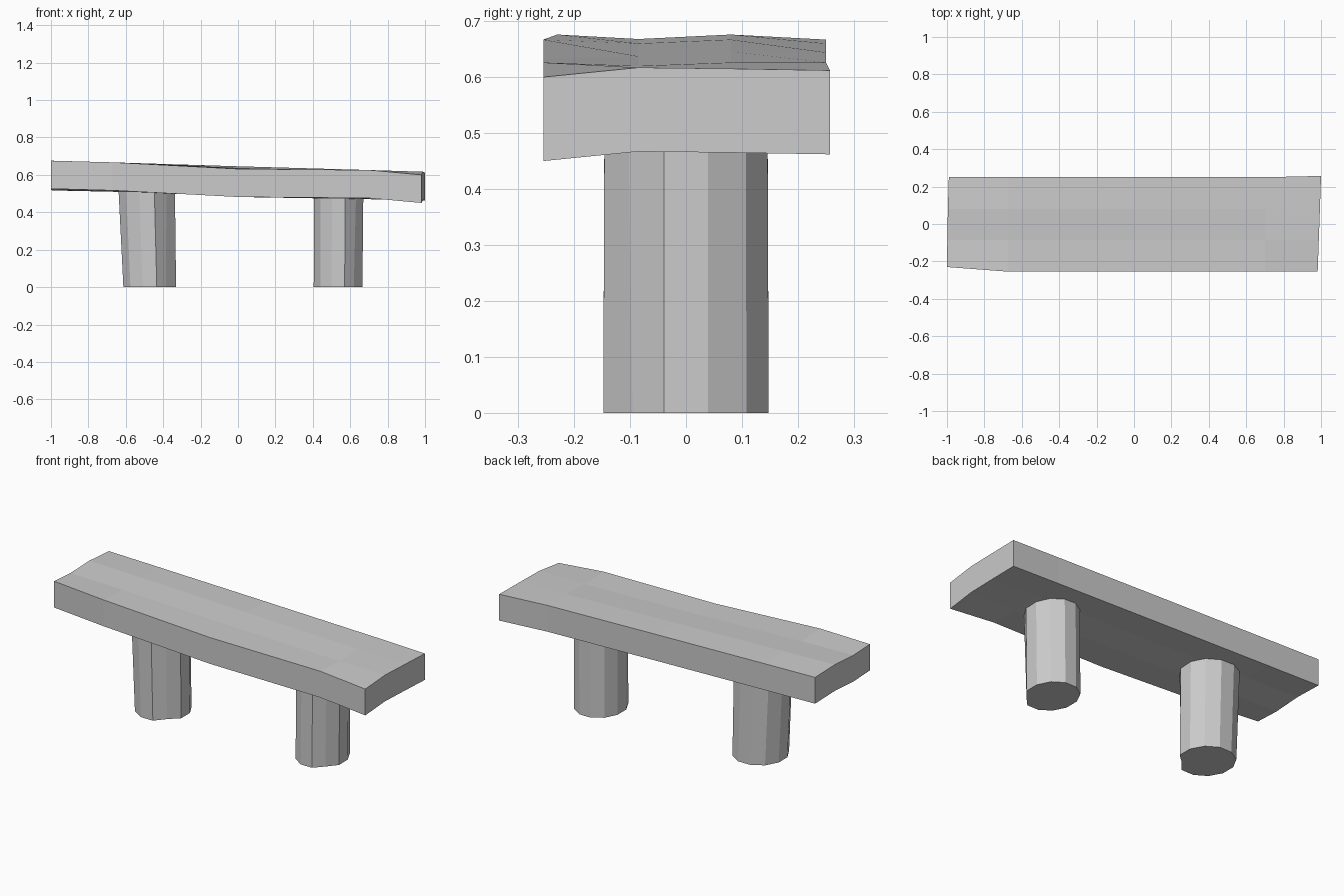
import bpy, bmesh, math
from mathutils import Vector

if "Cube" in bpy.data.objects:
    bpy.data.objects.remove(bpy.data.objects["Cube"])


def finish(bm, name):
    bmesh.ops.recalc_face_normals(bm, faces=bm.faces)
    mesh = bpy.data.meshes.new(name)
    bm.to_mesh(mesh)
    bm.free()
    bpy.context.collection.objects.link(bpy.data.objects.new(name, mesh))


# Seat slab: uneven stone top, rows across x, heights from front to back
ys = (-0.255, -0.085, 0.08, 0.25)
rows = [
    ((-1.0, -0.998, -0.995, -0.99), (0.676, 0.668, 0.676, 0.667)),
    ((-0.67,) * 4, (0.667, 0.660, 0.667, 0.660)),
    ((0.0,) * 4, (0.632, 0.637, 0.646, 0.644)),
    ((0.70,) * 4, (0.626, 0.620, 0.626, 0.626)),
    ((0.982, 0.988, 0.994, 1.0), (0.600, 0.617, 0.615, 0.612)),
]
bm = bmesh.new()
grid = [[bm.verts.new((x, y, z)) for x, y, z in zip(xs, ys, zs)] for xs, zs in rows]
grid[0][0].co.y = -0.23
grid[-1][-1].co.y = 0.257
for a, b in zip(grid, grid[1:]):
    for j in range(3):
        bm.faces.new((a[j], b[j], b[j + 1], a[j + 1]))
under = bmesh.ops.extrude_face_region(bm, geom=bm.faces[:], use_keep_orig=True)
for v in under["geom"]:
    if isinstance(v, bmesh.types.BMVert):
        v.co.z -= 0.15
finish(bm, "seat_slab")


# Legs: twelve-sided worn stone columns with one chipped corner
def leg(name, bottom, top, height, chip):
    bm = bmesh.new()
    rings = []
    for (cx, rx, ry), z, worn in ((bottom, 0, chip), (top, height, 0.98)):
        ring = []
        for i in range(12):
            a = math.radians(15 + 30 * i)
            k = worn if i == 10 else 1.02
            ring.append(bm.verts.new((cx + rx * k * math.cos(a), ry * k * math.sin(a), z)))
        rings.append(ring)
    for i in range(12):
        j = (i + 1) % 12
        bm.faces.new((rings[0][i], rings[0][j], rings[1][j], rings[1][i]))
    bm.faces.new(rings[0][::-1])
    bm.faces.new(rings[1])
    finish(bm, name)


leg("left_leg", (-0.472, 0.143, 0.15), (-0.488, 0.153, 0.148), 0.52, 0.85)
leg("right_leg", (0.535, 0.132, 0.15), (0.538, 0.134, 0.148), 0.49, 0.9)
